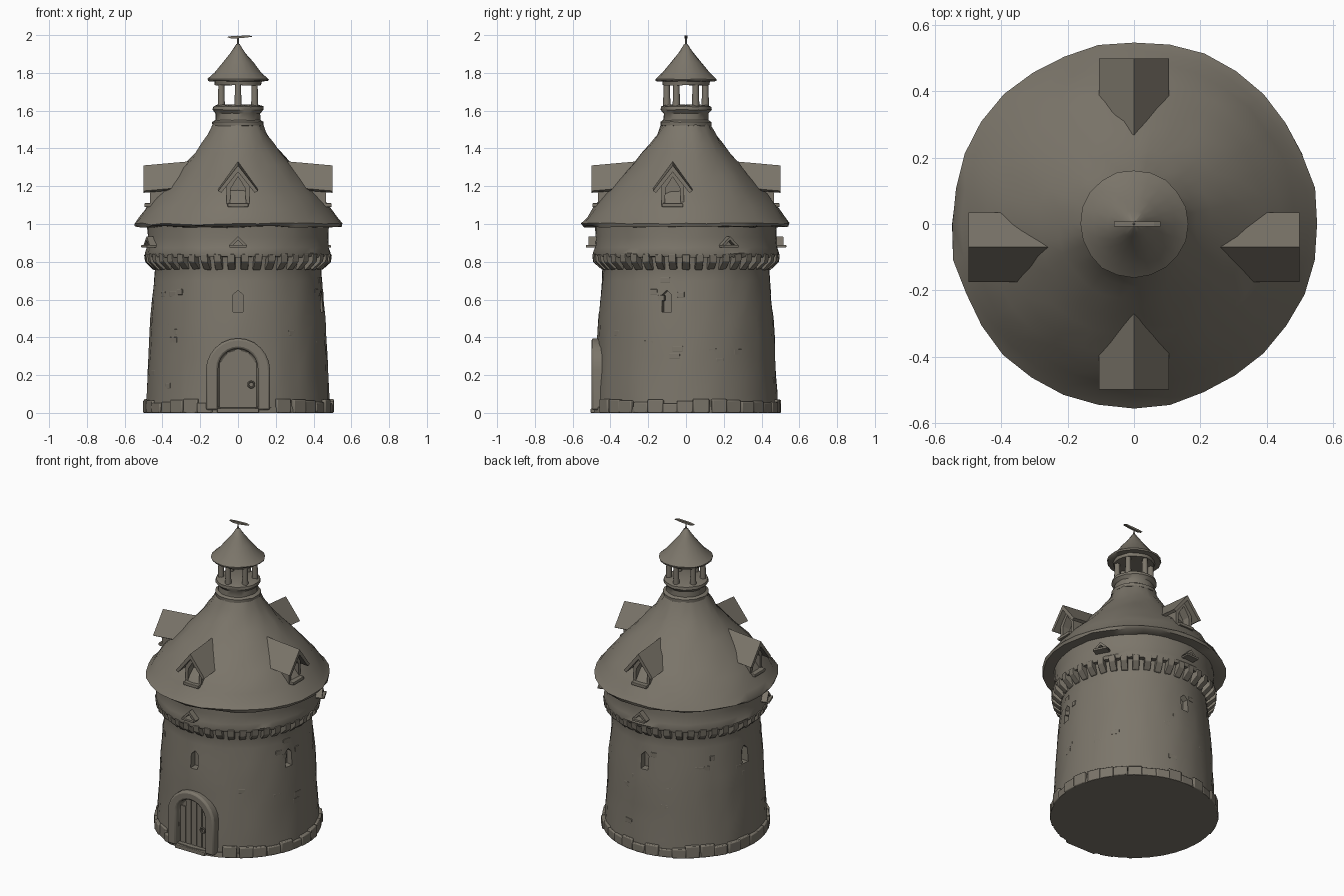
import bpy, bmesh, math, random
from mathutils import Vector, Matrix

random.seed(4)
if "Cube" in bpy.data.objects:
    bpy.data.objects.remove(bpy.data.objects["Cube"])

# One weathered stone colour for everything
stone = bpy.data.materials.new("weathered_stone")
stone.use_nodes = True
COLOUR = (0.2, 0.18, 0.145, 1)
stone.diffuse_color = COLOUR
stone.node_tree.nodes["Principled BSDF"].inputs["Base Color"].default_value = COLOUR


def finish(name, bm, bevel=0):
    bmesh.ops.recalc_face_normals(bm, faces=bm.faces)
    mesh = bpy.data.meshes.new(name)
    bm.to_mesh(mesh)
    bm.free()
    mesh.materials.append(stone)
    ob = bpy.data.objects.new(name, mesh)
    bpy.context.collection.objects.link(ob)
    if bevel:
        mod = ob.modifiers.new("soft_edges", 'BEVEL')
        mod.width = bevel
        mod.segments = 2
    return ob


def smooth(ob, angle=40):
    bpy.ops.object.select_all(action='DESELECT')
    ob.select_set(True)
    bpy.context.view_layer.objects.active = ob
    bpy.ops.object.shade_smooth_by_angle(angle=math.radians(angle))


def lathe(name, profile, segments=48, wobble=0.0):
    """Spin (radius, height) points; radius 0 becomes a single pole."""
    bm = bmesh.new()
    rings = []
    for r, z in profile:
        ring = []
        for i in range(segments if r else 1):
            a = math.tau * i / segments
            rr = r + random.uniform(-wobble, wobble) if r else 0
            zz = z + random.uniform(-wobble, wobble) * (0 < z)
            ring.append(bm.verts.new((rr * math.cos(a), rr * math.sin(a), zz)))
        rings.append(ring)
    for low, high in zip(rings, rings[1:]):
        for i in range(segments):
            j = (i + 1) % segments
            pick = [low[i % len(low)], low[j % len(low)],
                    high[j % len(high)], high[i % len(high)]]
            bm.faces.new(list(dict.fromkeys(pick)))
    return finish(name, bm)


def prism(bm, profile, r0, r1, angle, shift=0, rise=0):
    """Extrude a (sideways, height) outline radially from r0 out to r1."""
    turn = Matrix.Rotation(math.radians(angle), 3, 'Z')
    inner = [bm.verts.new(turn @ Vector((r0, t + shift, z + rise))) for t, z in profile]
    outer = [bm.verts.new(turn @ Vector((r1, t + shift, z))) for t, z in profile]
    bm.faces.new(inner)
    bm.faces.new(outer)
    for i in range(len(profile)):
        j = (i + 1) % len(profile)
        bm.faces.new((inner[i], inner[j], outer[j], outer[i]))


def part(name, profile, r0, r1, angle, shift=0, rise=0, bevel=0):
    bm = bmesh.new()
    prism(bm, profile, r0, r1, angle, shift, rise)
    return finish(name, bm, bevel)


def cut(ob, *shape):
    """Carve a prism out of an object."""
    cutter = part("cutter", *shape)
    cutter.hide_render = True
    mod = ob.modifiers.new("opening", 'BOOLEAN')
    mod.operation = 'DIFFERENCE'
    mod.object = cutter
    bpy.context.view_layer.objects.active = ob
    bpy.ops.object.modifier_apply(modifier=mod.name)
    bpy.data.objects.remove(cutter)


def box(w, low, high):
    return [(-w, low), (w, low), (w, high), (-w, high)]


def arch(w, top, steps=12):
    curve = [(w * math.cos(math.pi * i / steps), top - w + w * math.sin(math.pi * i / steps))
             for i in range(steps + 1)]
    return [(-w, 0.015), (w, 0.015)] + curve


# Tower wall and its openings
wall = lathe("tower_wall", [(0, 0), (0.49, 0), (0.484, 0.1), (0.478, 0.2), (0.472, 0.3),
             (0.468, 0.4), (0.462, 0.5), (0.453, 0.6), (0.445, 0.7), (0.44, 0.77),
             (0.455, 0.82), (0.455, 0.86), (0, 0.86)], 60, 0.003)
doorway = (arch(0.105, 0.34), 0.455, 0.6, -90)
cut(wall, *doorway)
window = box(0.026, 0.535, 0.625) [:3] + [(0, 0.65), (-0.026, 0.625)]
for angle in (-90, -13, 92, 176):
    cut(wall, window, 0.41, 0.55, angle)
smooth(wall)

# Door surround, planks, threshold and handle
surround = part("door_surround", arch(0.17, 0.395), 0.4, 0.5, -90)
cut(surround, *doorway)
edge = surround.modifiers.new("soft_edges", 'BEVEL')
edge.width = 0.012
edge.segments = 2
smooth(surround)
bm = bmesh.new()
for k in range(-2, 3):
    top = 0.235 + math.sqrt(0.105 ** 2 - (abs(k) * 0.04 + 0.018) ** 2) if abs(k) < 2 else 0.27
    prism(bm, box(0.018, 0.02, top), 0.45, 0.462, -90, k * 0.04)
finish("door_planks", bm)
part("door_threshold", box(0.11, 0, 0.025), 0.44, 0.505, -90, bevel=0.005)
bpy.ops.mesh.primitive_torus_add(location=(0.07, -0.47, 0.15), rotation=(math.pi / 2, 0, 0),
                                 major_radius=0.016, minor_radius=0.005,
                                 major_segments=16, minor_segments=8)
handle = bpy.context.object
handle.name = "door_handle"
handle.data.materials.append(stone)
smooth(handle)

# Uneven footing stones around the base
bm = bmesh.new()
count = 36
for i in range(count):
    a = 360 * i / count + random.uniform(-1, 1)
    if abs(a - 270) > 20:
        prism(bm, box(0.043, 0, random.uniform(0.05, 0.08)), 0.46,
              random.uniform(0.498, 0.51), a)
smooth(finish("footing_stones", bm, 0.006))
lathe("floor_slab", [(0, 0), (0.5, 0), (0.495, 0.03), (0, 0.03)], 36)

# Scattered stones standing slightly proud of the wall
bm = bmesh.new()
for i in range(34):
    z = random.uniform(0.12, 0.7)
    r = 0.488 - 0.06 * z
    a = random.uniform(-60, 240)
    prism(bm, box(random.uniform(0.015, 0.03), z, z + 0.03), r - 0.03, r + 0.002, a)
finish("wall_stones", bm, 0.003)

# Corbels carrying the upper gallery
bm = bmesh.new()
for i in range(42):
    a = math.tau * i / 42
    turn = Matrix.Rotation(a, 3, 'Z')
    side = [(0.42, 0.755), (0.448, 0.76), (0.492, 0.8), (0.497, 0.84), (0.42, 0.84)]
    ends = [[bm.verts.new(turn @ Vector((r, t, z + random.uniform(-0.004, 0.004))))
             for r, z in side] for t in (-0.02, 0.02)]
    for e in ends:
        bm.faces.new(e)
    for j in range(5):
        k = (j + 1) % 5
        bm.faces.new((ends[0][j], ends[0][k], ends[1][k], ends[1][j]))
finish("corbels", bm, 0.004)
smooth(lathe("upper_gallery", [(0.42, 0.825), (0.485, 0.825), (0.492, 0.845), (0.482, 0.875),
             (0.478, 0.93), (0.48, 0.99), (0.3, 0.99)], 48, 0.003))

# Small hooded vents in the gallery
for angle in (-90, 27, 92, 200):
    hood = [(-0.05, 0.885), (0, 0.935), (0.05, 0.885), (0.03, 0.885), (0, 0.915), (-0.03, 0.885)]
    part("vent_hood", hood, 0.46, 0.515, angle)
    part("vent_sill", box(0.045, 0.875, 0.889), 0.46, 0.53, angle, bevel=0.003)

# Flared main roof with an uneven eave
smooth(lathe("main_roof", [(0.46, 0.985), (0.545, 0.985), (0.553, 1.0), (0.525, 1.035),
             (0.49, 1.085), (0.445, 1.14), (0.4, 1.19), (0.34, 1.255), (0.285, 1.315),
             (0.23, 1.375), (0.19, 1.425), (0.155, 1.48), (0.125, 1.535), (0, 1.54)],
             32, 0.006), 50)

# Four gabled dormers
gable = [(-0.105, 1.175), (0, 1.31), (0.105, 1.175), (0.088, 1.165), (0, 1.275), (-0.088, 1.165)]
body = [(-0.06, 1.06), (0.06, 1.06), (0.06, 1.2), (0, 1.285), (-0.06, 1.2)]
opening = [(-0.042, 1.11), (0.042, 1.11), (0.038, 1.19), (0, 1.25), (-0.038, 1.19)]
for angle, shift in ((-90, 0), (0, -0.07), (90, 0), (180, 0.07)):
    part("dormer_roof", gable, 0.22, 0.5, angle, shift, 0.025)
    house = part("dormer_body", body, 0.25, 0.465, angle, shift)
    cut(house, opening, 0.41, 0.6, angle, shift)
    part("dormer_sill", box(0.055, 1.09, 1.11), 0.42, 0.495, angle, shift, bevel=0.004)

# Lantern base, posts and cap
smooth(lathe("lantern_base", [(0, 1.5), (0.135, 1.52), (0.137, 1.54), (0.12, 1.55),
             (0.118, 1.585), (0.135, 1.605), (0.133, 1.622), (0.11, 1.63), (0, 1.63)], 24, 0.002))
bm = bmesh.new()
for i in range(6):
    a = math.tau * i / 6 - math.pi / 2
    place = Matrix.Translation((0.102 * math.cos(a), 0.102 * math.sin(a), 1.685))
    bmesh.ops.create_cone(bm, cap_ends=True, segments=10, radius1=0.02, radius2=0.016,
                          depth=0.13, matrix=place)
smooth(finish("lantern_posts", bm))
smooth(lathe("lantern_roof", [(0, 1.735), (0.122, 1.735), (0.125, 1.755), (0.16, 1.757),
             (0.163, 1.767), (0.125, 1.8), (0.08, 1.855), (0.04, 1.905), (0.01, 1.95),
             (0, 1.955)], 20, 0.002), 50)

# Weather vane
lathe("vane_pole", [(0, 1.94), (0.005, 1.94), (0.004, 1.995), (0, 2.0)], 8)
vane = [(-0.06, 1.99), (-0.035, 1.982), (0.02, 1.984), (0.08, 1.992), (0.06, 1.998), (-0.03, 1.995)]
part("vane_arrow", vane, -0.008, 0.008, -90)
